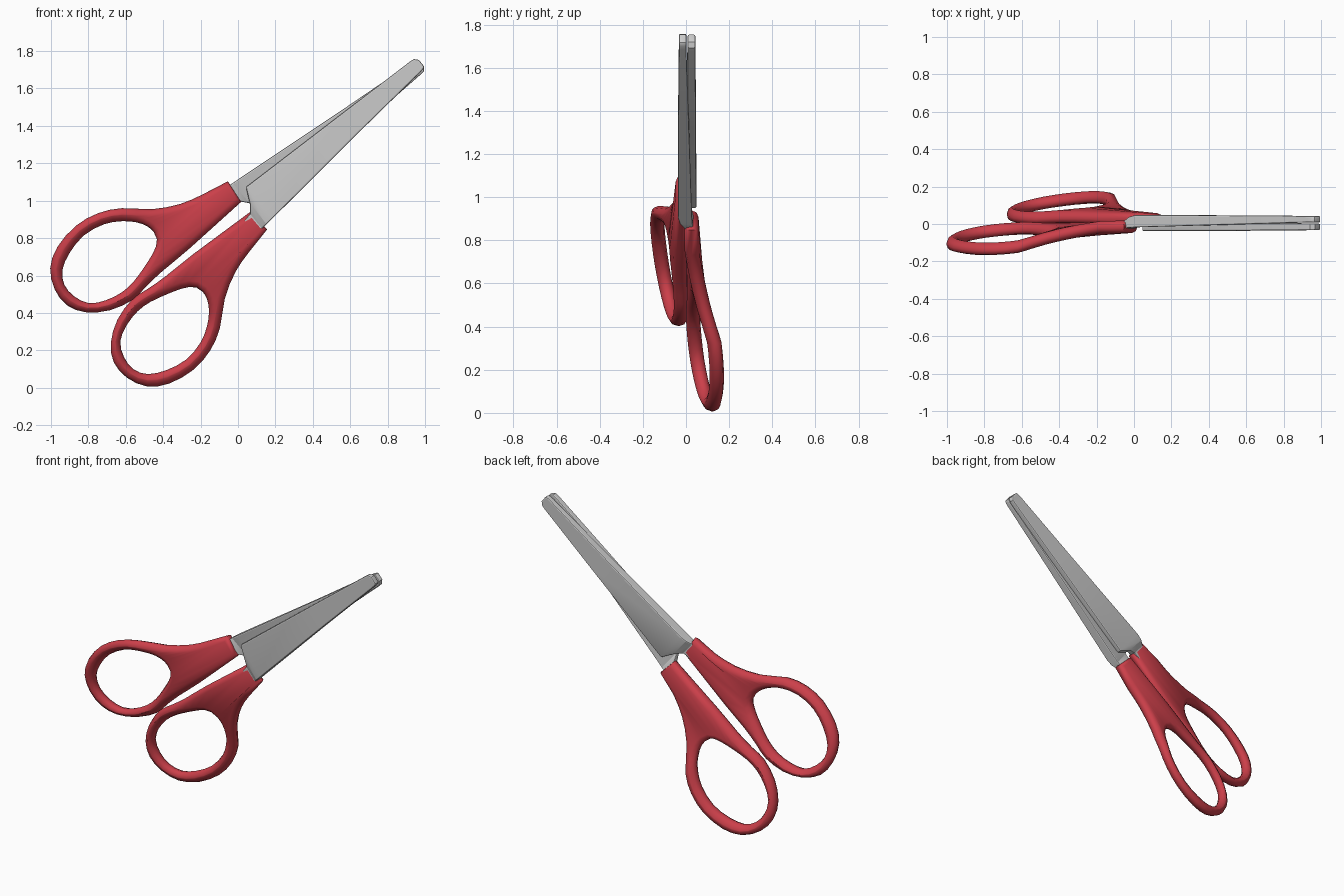
import bpy, bmesh, math
from mathutils import Matrix, Vector

if "Cube" in bpy.data.objects:
    bpy.data.objects.remove(bpy.data.objects["Cube"], do_unlink=True)


def make_material(name, color):
    mat = bpy.data.materials.new(name)
    mat.use_nodes = True
    mat.diffuse_color = color
    mat.node_tree.nodes["Principled BSDF"].inputs["Base Color"].default_value = color
    return mat


red = make_material("red plastic", (0.6, 0.05, 0.068, 1))
steel = make_material("grey steel", (0.6, 0.6, 0.6, 1))

# Local frame of one half: u runs along the scissors, v across them, y is depth.
frame = Matrix.Translation((-0.56, 0.005, 0.475)) @ Matrix.Rotation(math.radians(-39.3), 4, 'Y')
flip = Matrix.Rotation(math.pi, 4, 'X')


def add_pair(bm, name, material, angle):
    """Place the part and its twin, turned half way round the long axis."""
    bmesh.ops.recalc_face_normals(bm, faces=bm.faces)
    mesh = bpy.data.meshes.new(name)
    bm.to_mesh(mesh)
    bm.free()
    mesh.materials.append(material)
    for prefix, matrix in (("upper_", frame), ("lower_", frame @ flip)):
        obj = bpy.data.objects.new(prefix + name, mesh.copy())
        bpy.context.collection.objects.link(obj)
        obj.matrix_world = matrix
        bpy.ops.object.select_all(action='DESELECT')
        obj.select_set(True)
        bpy.context.view_layer.objects.active = obj
        bpy.ops.object.shade_smooth_by_angle(angle=math.radians(angle))


def bridge_loops(bm, loops, closed):
    """Join neighbouring rings of vertices with quads."""
    count = len(loops)
    for i in range(count if closed else count - 1):
        a, b = loops[i], loops[(i + 1) % count]
        for k in range(len(a)):
            n = (k + 1) % len(a)
            bm.faces.new((a[k], a[n], b[n], b[k]))


def rounded(coords):
    """Outline with a curved midpoint between neighbours, straight at both ends."""
    pts = [Vector(p) for p in coords]
    result = [pts[0]]
    for a, b, c, d in zip(pts, pts[1:], pts[2:], pts[3:]):
        result += [b, (9 * (b + c) - a - d) / 16]
    return result + pts[-2:]


def normals(points):
    """Outward directions along a counter-clockwise outline."""
    result = []
    for i in range(len(points)):
        d = points[(i + 1) % len(points)] - points[i - 1]
        result.append(Vector((d.y, -d.x)).normalized())
    return result


# Handle: outer outline and matching finger hole outline
outer = rounded((
    (.79, .166), (.643, .197), (.515, .234), (.381, .308), (.26, .414), (.144, .474),
    (.009, .497), (-.138, .472), (-.24, .408), (-.293, .305), (-.296, .198), (-.241, .105),
    (-.135, .032), (-.006, -.002), (.096, .008), (.212, .016), (.406, .018), (.776, .036)))
hole = rounded((
    (.3, .167), (.311, .206), (.303, .255), (.271, .308), (.216, .36), (.132, .408),
    (.012, .43), (-.104, .407), (-.195, .36), (-.237, .292), (-.236, .212), (-.198, .132),
    (-.117, .087), (-.024, .066), (.063, .071), (.159, .096), (.236, .122), (.273, .141)))
THICK = 0.033


def handle_depth(p):
    """The finger loop swings away from the plane of the blades."""
    swing = min(1, max(0, (0.65 - p.x) / 0.4))
    return -0.02 - (0.25 + 0.1 * p.x) * p.y * swing


bm = bmesh.new()
sections = []
for o, h, no, nh in zip(outer, hole, normals(outer), normals(hole)):
    radius = min(0.48 * (o - h).length, THICK)
    section = []
    for start, edge, inward in ((-90, o, -no), (90, h, nh)):
        for step in range(5):
            a = math.radians(start + 45 * step)
            p = edge + inward * radius * (1 - abs(math.cos(a)))
            section.append(bm.verts.new((p.x, handle_depth(p) + THICK * math.sin(a), p.y)))
    sections.append(section)
bridge_loops(bm, sections, True)
add_pair(bm, "handle", red, 60)

# Blade rows: position along, spine, cutting edge, outer face depth, spine's inner depth.
# The spine is thickest at the root; the tang sits inside the handle.
rows = ((.70, .13, .055, .008, -.03), (.77, .145, .045, .012, -.03),
        (.804, .143, .003, .034, -.026), (.845, .139, -.081, .043, -.024),
        (1.5, .075, -.06, .041, -.008), (1.95, .035, -.045, .038, .003),
        (1.973, .032, -.042, .038, .003), (1.991, .025, -.022, .038, .003))
bm = bmesh.new()
sections = []
for u, spine, cut, face, inner in rows:
    cut_inner = inner if u < 0.8 else 0.003
    sections.append([bm.verts.new(p) for p in
                     ((u, inner, spine), (u, face, spine), (u, face, cut), (u, cut_inner, cut))])
bridge_loops(bm, sections, False)
bm.faces.new(sections[0])
bm.faces.new(sections[-1])
bmesh.ops.recalc_face_normals(bm, faces=bm.faces)
corners = [e for e in bm.edges if e.calc_face_angle() > math.radians(60)]
bmesh.ops.bevel(bm, geom=corners, offset=0.007, segments=2, profile=0.5, affect='EDGES')
add_pair(bm, "blade", steel, 20)
